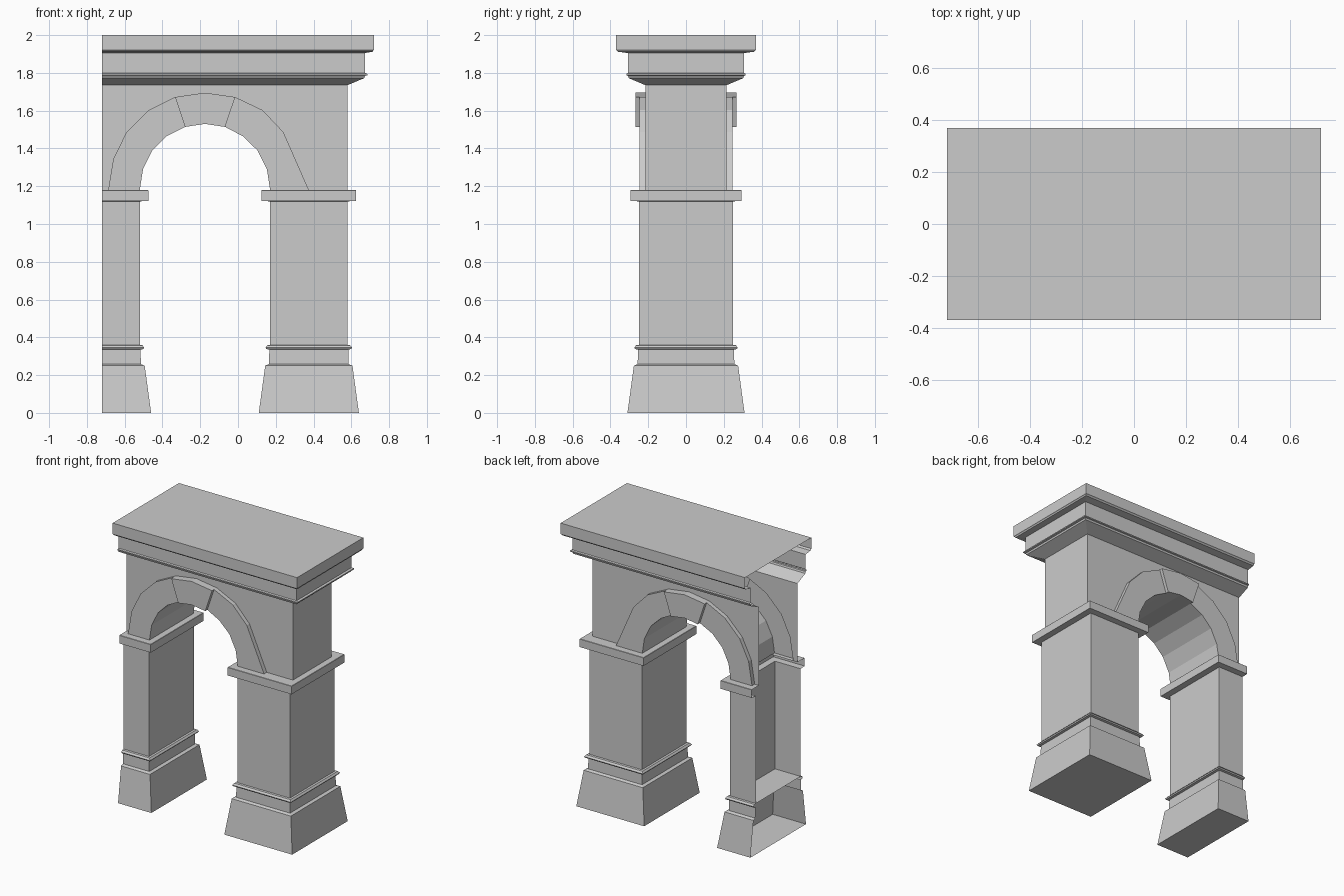
import bpy, bmesh

if "Cube" in bpy.data.objects:
    bpy.data.objects.remove(bpy.data.objects["Cube"])

CUT = -0.72   # plane where the arch is sliced open on its left


def make(name, quads):
    bm = bmesh.new()
    for q in quads:
        bm.faces.new([bm.verts.new(p) for p in q])
    bmesh.ops.remove_doubles(bm, verts=bm.verts, dist=1e-5)
    bmesh.ops.recalc_face_normals(bm, faces=bm.faces)
    me = bpy.data.meshes.new(name)
    bm.to_mesh(me)
    bm.free()
    ob = bpy.data.objects.new(name, me)
    bpy.context.collection.objects.link(ob)
    return ob


def loft(name, levels, open_left, bottom=False, top=False):
    """Stack of rectangular rings (x0, x1, half_y, z); open_left leaves out the -x side."""
    rings = [[(x0, -y, z), (x1, -y, z), (x1, y, z), (x0, y, z)] for x0, x1, y, z in levels]
    quads = []
    for a, b in zip(rings, rings[1:]):
        for i in range(3 if open_left else 4):
            j = (i + 1) % 4
            quads.append((a[i], a[j], b[j], b[i]))
    if bottom:
        quads.append(rings[0][::-1])
    if top:
        quads.append(rings[-1])
    return make(name, quads)


# profiles as (outward offset from the pier face, z)
BASE = [(0.06, 0), (0.026, 0.25), (0.006, 0.258), (0.004, 0.335), (0.02, 0.338),
        (0.024, 0.346), (0.014, 0.358), (0, 0.36)]
SHAFT = [(0, 0.36), (0, 1.12)]
IMPOST = [(0, 1.12), (0.045, 1.122), (0.045, 1.178), (0.043, 1.18)]

# two piers, the left one cut open
for side, x0, x1, cut in (("left", CUT, -0.52, True), ("right", 0.17, 0.58, False)):
    def rows(profile):
        return [(x0 if cut else x0 - o, x1 + o, 0.25 + o, z) for o, z in profile]
    loft(side + "_base", rows(BASE), cut, bottom=True, top=True)
    loft(side + "_shaft", rows(SHAFT), cut)
    ledge = [(x0, x1, 0.215, 1.18)]
    loft(side + "_impost", rows(IMPOST) + ledge, cut)

# arch outlines, spring to spring
outer = [(-0.687, 1.18), (-0.66, 1.345), (-0.59, 1.487), (-0.473, 1.603), (-0.333, 1.672),
         (-0.175, 1.695), (-0.015, 1.672), (0.13, 1.603), (0.24, 1.487), (0.307, 1.335), (0.375, 1.18)]
inner = [(-0.52, 1.18), (-0.503, 1.29), (-0.453, 1.39), (-0.378, 1.465), (-0.28, 1.514),
         (-0.175, 1.53), (-0.068, 1.514), (0.025, 1.465), (0.103, 1.39), (0.153, 1.29), (0.17, 1.18)]
WALL, BAND, KEY, TOP = 0.215, 0.245, 0.268, 1.735


def at(p, y):
    return (p[0], y, p[1])


# spandrel walls around the arch and the end wall
quads = [[(0.58, -WALL, 1.18), (0.58, WALL, 1.18), (0.58, WALL, TOP), (0.58, -WALL, TOP)]]
edge = [(CUT, 1.18)] + outer + [(0.58, 1.18)]
for y in (-WALL, WALL):
    for p, q in zip(edge, edge[1:]):
        quads.append([at(p, y), at(q, y), (q[0], y, TOP), (p[0], y, TOP)])
make("upper_wall", quads)

# raised arch band with a prouder keystone, on both faces
for side, s in (("front", -1), ("back", 1)):
    for part, first, last, depth in (("left_band", 0, 4, BAND), ("keystone", 4, 6, KEY),
                                     ("right_band", 6, 10, BAND)):
        def section(i):
            return [at(outer[i], s * WALL), at(outer[i], s * depth),
                    at(inner[i], s * depth), at(inner[i], 0)]
        quads = []
        for i in range(first, last):
            a, b = section(i), section(i + 1)
            quads += [(a[k], b[k], b[k + 1], a[k + 1]) for k in range(3)]
        if depth == KEY:
            for i in (first, last):
                quads.append([at(outer[i], s * BAND), at(outer[i], s * KEY),
                              at(inner[i], s * KEY), at(inner[i], s * BAND)])
        make(side + "_arch_" + part, quads)

# entablature: (right x, half y, z)
CORNICE = [(0.58, 0.215, 1.735), (0.668, 0.303, 1.772), (0.672, 0.307, 1.784), (0.685, 0.315, 1.787),
           (0.685, 0.315, 1.795), (0.672, 0.307, 1.8), (0.672, 0.307, 1.905), (0.713, 0.36, 1.912),
           (0.715, 0.365, 1.918), (0.72, 0.37, 1.922), (0.72, 0.37, 2.0)]
loft("entablature", [(CUT, x, y, z) for x, y, z in CORNICE], True, top=True)
